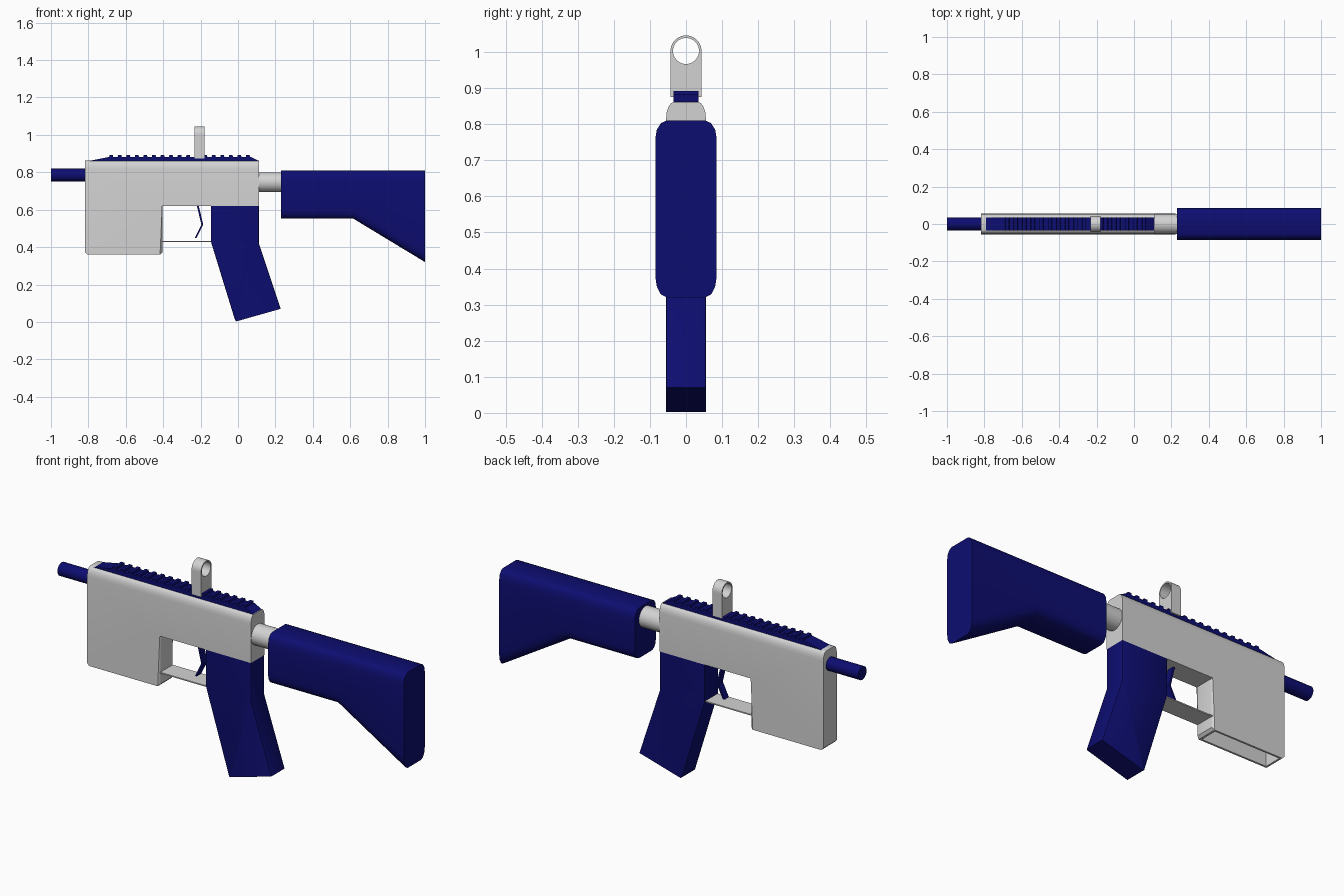
import bpy, bmesh, math
from mathutils import Vector, Matrix

if "Cube" in bpy.data.objects:
    bpy.data.objects.remove(bpy.data.objects["Cube"])


def material(name, rgb):
    m = bpy.data.materials.new(name)
    m.diffuse_color = (*rgb, 1)
    m.use_nodes = True
    m.node_tree.nodes["Principled BSDF"].inputs["Base Color"].default_value = m.diffuse_color
    return m


NAVY = material("navy", (0.004, 0.004, 0.165))
GREY = material("light grey", (0.65, 0.65, 0.65))


def finish(bm, name, mat, angle=35):
    bmesh.ops.recalc_face_normals(bm, faces=bm.faces[:])
    me = bpy.data.meshes.new(name)
    bm.to_mesh(me)
    bm.free()
    me.materials.append(mat)
    me.shade_smooth()
    me.set_sharp_from_angle(angle=math.radians(angle))
    ob = bpy.data.objects.new(name, me)
    bpy.context.collection.objects.link(ob)
    return ob


def prism(pts, half, bm=None):
    """Extrude an x-z outline to y = -half..half."""
    bm = bm or bmesh.new()
    f = bm.faces.new([bm.verts.new((x, -half, z)) for x, z in pts])
    ext = bmesh.ops.extrude_face_region(bm, geom=[f])["geom"]
    bmesh.ops.translate(bm, vec=(0, 2 * half, 0),
                        verts=[v for v in ext if isinstance(v, bmesh.types.BMVert)])
    bmesh.ops.recalc_face_normals(bm, faces=bm.faces[:])
    return bm


def bevel(bm, test, size, segments):
    """Round the edges whose end points pass the test."""
    edges = [e for e in bm.edges if test(e.verts[0].co, e.verts[1].co)]
    bmesh.ops.bevel(bm, geom=edges, offset=size, segments=segments,
                    profile=0.5, affect='EDGES', clamp_overlap=True)


def squash(bm, k):
    bmesh.ops.scale(bm, vec=(1, k, 1), verts=bm.verts[:])


def side_edge(a, b):
    return abs(a.y - b.y) < 1e-5


def x_cylinder(name, x0, x1, z, r, mat, n=32):
    bm = bmesh.new()
    mtx = Matrix.Translation(((x0 + x1) / 2, 0, z)) @ Matrix.Rotation(math.pi / 2, 4, 'Y')
    bmesh.ops.create_cone(bm, cap_ends=True, segments=n, radius1=r, radius2=r,
                          depth=x1 - x0, matrix=mtx)
    return finish(bm, name, mat)


# receiver with hollow magazine well
bm = prism([(-0.817, 0.862), (0.112, 0.862), (0.112, 0.62), (-0.405, 0.62),
            (-0.405, 0.372), (-0.417, 0.36), (-0.805, 0.36), (-0.817, 0.372)], 0.11)
bevel(bm, lambda a, b: side_edge(a, b) and min(a.z, b.z) > 0.85 and abs(a.x - b.x) > 0.1,
      0.045, 4)
squash(bm, 0.5)
bevel(bm, lambda a, b: side_edge(a, b) and abs(a.x + 0.405) < 1e-3 and abs(b.x + 0.405) < 1e-3
      and abs(a.z - b.z) > 0.1, 0.012, 3)
bm.normal_update()
well = min(bm.faces, key=lambda f: f.calc_center_median().z)
bmesh.ops.inset_region(bm, faces=[well], thickness=0.01, use_even_offset=True)
bmesh.ops.translate(
    bm, vec=(0, 0, 0.4),
    verts=[v for v in bmesh.ops.extrude_discrete_faces(bm, faces=[well])["faces"][0].verts])
finish(bm, "receiver", GREY)

# barrel and rear tube
x_cylinder("barrel", -1.0, -0.80, 0.785, 0.034, NAVY)
x_cylinder("stock_tube", 0.10, 0.25, 0.747, 0.053, GREY)

# shoulder stock
bm = prism([(0.23, 0.81), (1.0, 0.81), (1.0, 0.32), (0.615, 0.553), (0.23, 0.553)], 0.085 * 1.6)
bevel(bm, lambda a, b: side_edge(a, b) and abs(a.x - b.x) > 0.1, 0.05, 3)
squash(bm, 1 / 1.6)
finish(bm, "stock", NAVY)

# pistol grip
bm = prism([(-0.145, 0.62), (0.112, 0.62), (0.112, 0.42), (0.228, 0.07),
            (-0.008, 0.003), (-0.016, 0.01), (-0.145, 0.43)], 0.055)
bevel(bm, lambda a, b: side_edge(a, b) and abs(a.z - b.z) > 0.1, 0.01, 2)
finish(bm, "grip", NAVY)

# trigger guard
finish(prism([(-0.41, 0.427), (-0.14, 0.427), (-0.14, 0.433), (-0.41, 0.433)], 0.05),
       "trigger_guard", GREY)

# bent trigger
finish(prism([(-0.222, 0.63), (-0.212, 0.63), (-0.186, 0.52), (-0.222, 0.448),
              (-0.231, 0.45), (-0.196, 0.52)], 0.018), "trigger", NAVY, 20)

# top rail with teeth
bm = prism([(-0.80, 0.86), (-0.69, 0.882), (0.07, 0.882), (0.112, 0.86)], 0.035)
for i in range(17):
    x = -0.69 + i * 0.0457
    prism([(x, 0.878), (x + 0.024, 0.878), (x + 0.021, 0.892), (x + 0.003, 0.892)], 0.035, bm)
finish(bm, "top_rail", NAVY, 20)

# ring sight: hole outline joined to arch outline
R, H, ZC, X0, X1 = 0.043, 0.128, 1.003, -0.233, -0.18
corner = math.atan2(H, R)
angles = sorted([i * math.tau / 40 for i in range(40)] + [math.pi + corner, math.tau - corner])
bm = bmesh.new()
rings = []
for a in angles:
    c, s = math.cos(a), math.sin(a)
    t = R if s >= -1e-6 else min(R / max(abs(c), 1e-6), H / abs(s))
    rings.append([bm.verts.new((x, r * c, ZC + r * s))
                  for x, r in ((X0, t), (X1, t), (X1, 0.036), (X0, 0.036))])
for i, p in enumerate(rings):
    q = rings[(i + 1) % len(rings)]
    for k in range(4):
        bm.faces.new((p[k], p[(k + 1) % 4], q[(k + 1) % 4], q[k]))
finish(bm, "ring_sight", GREY)
